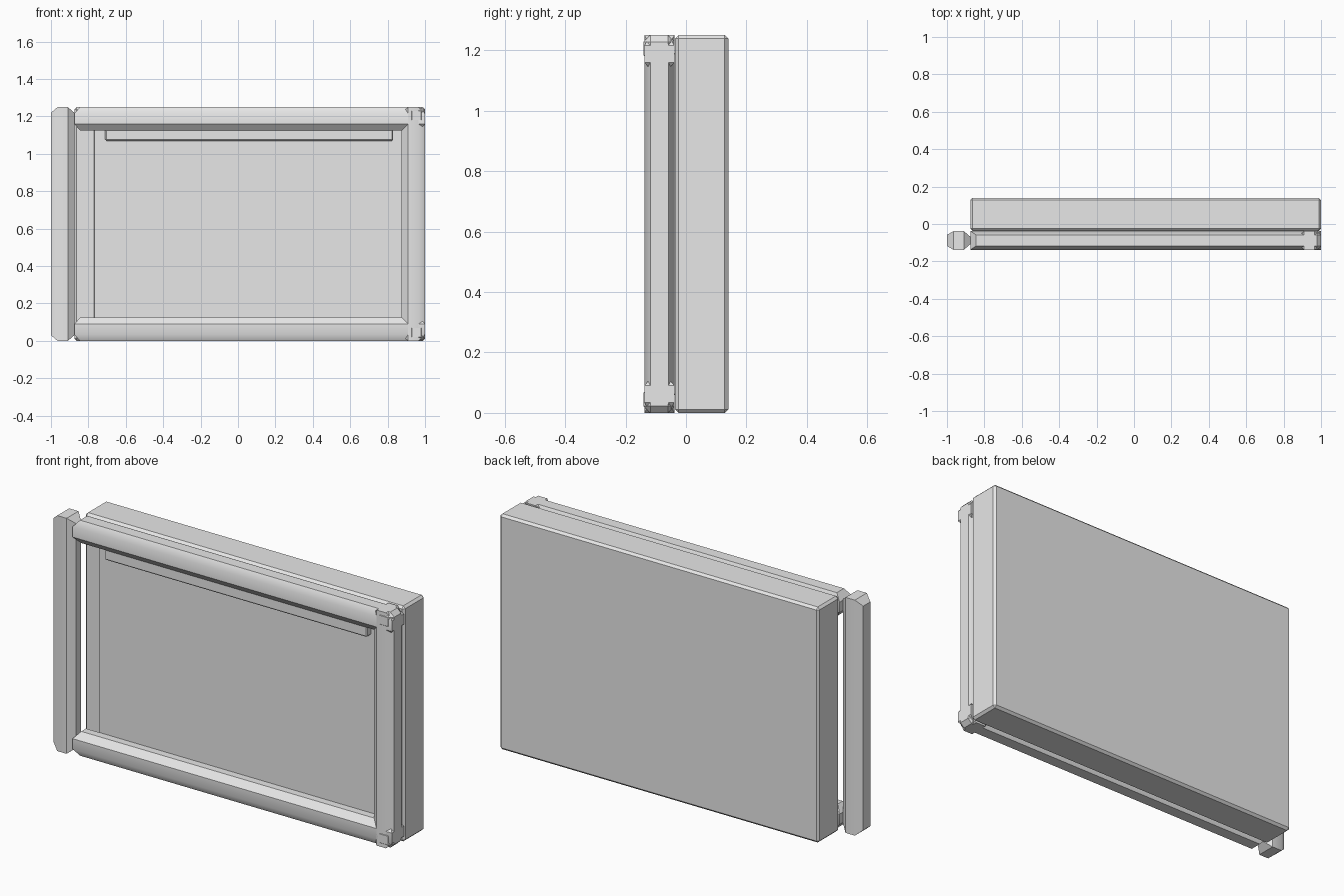
import bpy, bmesh
from mathutils import Vector

cube = bpy.data.objects.get("Cube")
if cube:
    bpy.data.objects.remove(cube, do_unlink=True)

H = 1.25           # overall height
LEFT = -0.875      # left edge of the cabinet
RAIL_Y = -0.088    # centre line of the frame

grey = bpy.data.materials.new("plain grey")
grey.use_nodes = True
grey.diffuse_color = (0.8, 0.8, 0.8, 1)
grey.node_tree.nodes["Principled BSDF"].inputs["Base Color"].default_value = (0.8, 0.8, 0.8, 1)


def finish(bm, name, smooth=None):
    bmesh.ops.recalc_face_normals(bm, faces=bm.faces)
    mesh = bpy.data.meshes.new(name)
    bm.to_mesh(mesh)
    bm.free()
    mesh.materials.append(grey)
    obj = bpy.data.objects.new(name, mesh)
    bpy.context.collection.objects.link(obj)
    if smooth:
        bpy.ops.object.select_all(action="DESELECT")
        obj.select_set(True)
        bpy.context.view_layer.objects.active = obj
        bpy.ops.object.shade_smooth_by_angle(angle=smooth)
    return obj


def box(name, low, high, bevel):
    low, high = Vector(low), Vector(high)
    bm = bmesh.new()
    bmesh.ops.create_cube(bm, size=1)
    for v in bm.verts:
        v.co = (low + high) / 2 + v.co * (high - low)
    bmesh.ops.bevel(bm, geom=bm.edges[:], offset=bevel, segments=1, affect="EDGES")
    return finish(bm, name)


# Eight-sided rail section: distance from the outer edge, half depth
SIDE = [(0, 0.03), (0.035, 0.05), (0.09, 0.05), (0.125, 0.02)]
SECTION = SIDE + [(r, -h) for r, h in reversed(SIDE)]


def rail(name, start, end, place):
    """Loft the section along a rail; the ends are cut back at both edges."""
    bm = bmesh.new()
    rings = []
    for t, sign in ((start, 1), (end, -1)):
        ring = []
        for i, (r, h) in enumerate(SECTION):
            cut = 0.03 if i in (0, 3, 4, 7) else 0
            ring.append(bm.verts.new(place(t + sign * cut, r, RAIL_Y + h)))
        rings.append(ring)
        for i in range(3):
            bm.faces.new((ring[i], ring[i + 1], ring[6 - i], ring[7 - i]))
    a, b = rings
    for i in range(8):
        j = (i + 1) % 8
        bm.faces.new((a[i], a[j], b[j], b[i]))
    return finish(bm, name, smooth=0.61)


# Cabinet, raised front panel and handle strip
box("cabinet", (LEFT, -0.037, 0), (1, 0.14, H), 0.012)
box("front_panel", (-0.77, -0.068, 0.06), (0.92, -0.03, H - 0.06), 0.002)
box("handle_strip", (-0.71, -0.105, 1.07), (0.83, -0.06, 1.13), 0.006)

# Frame rails and the detached post
rail("left_post", 0, H, lambda t, r, y: (-1 + r, y, t))
rail("right_rail", 0, H, lambda t, r, y: (1 - r, y, t))
rail("top_rail", LEFT, 1, lambda t, r, y: (t, y, H - r))
rail("bottom_rail", LEFT, 1, lambda t, r, y: (t, y, r))

# Corner blocks on the frame
for name, z in (("lower_corner_block", 0), ("upper_corner_block", H - 0.09)):
    box(name, (0.907, RAIL_Y - 0.052, z), (1, RAIL_Y + 0.05, z + 0.09), 0.022)
